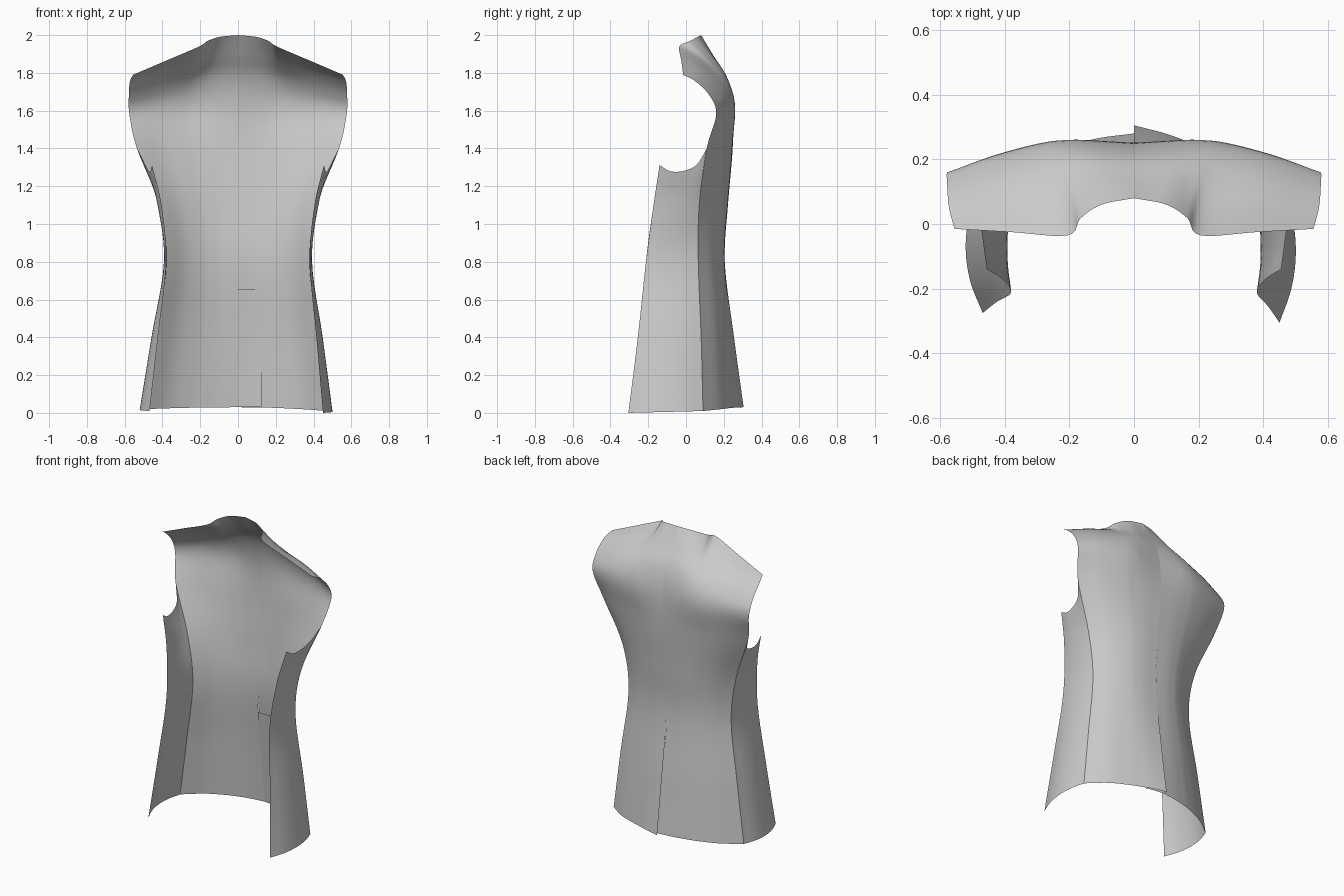
import bpy
from mathutils import Vector

if "Cube" in bpy.data.objects:
    bpy.data.objects.remove(bpy.data.objects["Cube"])

SUB = 6  # subdivisions between control points


def catmull(pts):
    """Smooth curve running through all control points."""
    p = [2 * pts[0] - pts[1]] + pts + [2 * pts[-1] - pts[-2]]
    out = []
    for i in range(1, len(p) - 2):
        a, b, c, d = p[i - 1:i + 3]
        for j in range(SUB):
            t = j / SUB
            out.append(0.5 * (2 * b + (c - a) * t + (2 * a - 5 * b + 4 * c - d) * t * t
                              + (3 * b - a - 3 * c + d) * t ** 3))
    return out + [pts[-1].copy()]


def panel(name, rows, flip=False):
    """Cloth sheet from a small grid of control points."""
    rows = [catmull([Vector(p) for p in r]) for r in rows]
    cols = [catmull(list(c)) for c in zip(*rows)]
    n = len(cols[0])
    verts = [v for c in cols for v in c]
    faces = []
    for i in range(len(cols) - 1):
        for j in range(n - 1):
            f = (i * n + j, i * n + j + 1, (i + 1) * n + j + 1, (i + 1) * n + j)
            faces.append(f[::-1] if flip else f)
    me = bpy.data.meshes.new(name)
    me.from_pydata(verts, [], faces)
    me.polygons.foreach_set("use_smooth", [True] * len(faces))
    ob = bpy.data.objects.new(name, me)
    bpy.context.collection.objects.link(ob)
    return ob


# height, centre-back y, side seam x, seam y, side bulge x, front edge x, front edge y
KEYS = [
    (0.0, .260, .470, .090, .500, .450, -.305),
    (0.4, .235, .425, .080, .448, .415, -.255),
    (0.8, .205, .378, .065, .392, .380, -.212),
    (1.1, .222, .418, .070, .425, .405, -.172),
    (1.4, .247, .535, .110, .480, .455, -.140),
]

# shoulder blade, upper back, yoke, then neckline and shoulder seam
UPPER = [
    [(0, .248, 1.62), (.12, .257, 1.62), (.20, .260, 1.62), (.29, .250, 1.61), (.43, .213, 1.60), (.575, .160, 1.58)],
    [(0, .212, 1.78), (.12, .218, 1.775), (.20, .215, 1.765), (.27, .205, 1.75), (.42, .175, 1.715), (.578, .125, 1.68)],
    [(0, .140, 1.90), (.11, .138, 1.89), (.18, .115, 1.875), (.235, .09, 1.86), (.40, .085, 1.81), (.572, .05, 1.755)],
    [(0, .080, 2.0), (.10, .060, 1.99), (.165, .018, 1.967), (.205, -.035, 1.94), (.38, -.025, 1.865), (.555, -.015, 1.79)],
]
COLUMNS = (0, .2, .35, .5, .75, 1)
ARMHOLE_BASE = [(.535, .110, 1.40), (.490, .055, 1.312), (.472, -.02, 1.28), (.463, -.085, 1.28), (.455, -.140, 1.312)]


def loosen(s, z):
    """The left half hangs slightly wider near the hem."""
    return max(0, 1 - z / .8) if s < 0 else 0


def back_rows(s):
    rows = []
    for z, yc, xs, ys, *_ in KEYS:
        k = loosen(s, z)
        flare = (.045 if s > 0 else .02) * max(0, 1 - z / .7)
        row = []
        for t in COLUMNS:
            x = xs * t
            y = ys + (yc - ys) * (1 - t ** 2.5) + flare * max(0, 1 - x / .2)
            h = z + (.03 - .02 * t * t if z == 0 else 0) + .01 * k * t * t
            row.append((s * x * (1 + .04 * k), y, h))
        rows.append(row)
    return rows + [[(s * x, y, z) for x, y, z in r] for r in UPPER]


def side_rows(s):
    rows = []
    for z, _, xs, ys, xm, xf, yf in KEYS[:-1]:
        k = loosen(s, z)
        row = []
        for u in (0, .25, .5, .75, 1):
            # quadratic through seam, bulge and front edge
            x = xs * (1 - u) * (1 - 2 * u) + xm * 4 * u * (1 - u) + xf * u * (2 * u - 1)
            h = z + (.01 * (1 - u) if z == 0 else 0) + .01 * k
            row.append((s * x * (1 + .04 * k), ys + (yf - ys) * u + .03 * k * u, h))
        rows.append(row)
    return rows + [[(s * x, y, z) for x, y, z in ARMHOLE_BASE]]


# back halves meeting at the centre seam, and side panels with open fronts
for s, side in ((1, "right"), (-1, "left")):
    panel("back_panel_" + side, back_rows(s), s < 0)
    panel("side_panel_" + side, side_rows(s), s < 0)

# vent underlap, continuing the left half beneath the right half
panel("vent_underlap", [
    [(0, .280, .03), (.06, .272, .03), (.125, .258, .03)],
    [(0, .245, .35), (.06, .241, .35), (.125, .233, .35)],
    [(0, .208, .655), (.06, .206, .655), (.125, .202, .655)],
])
